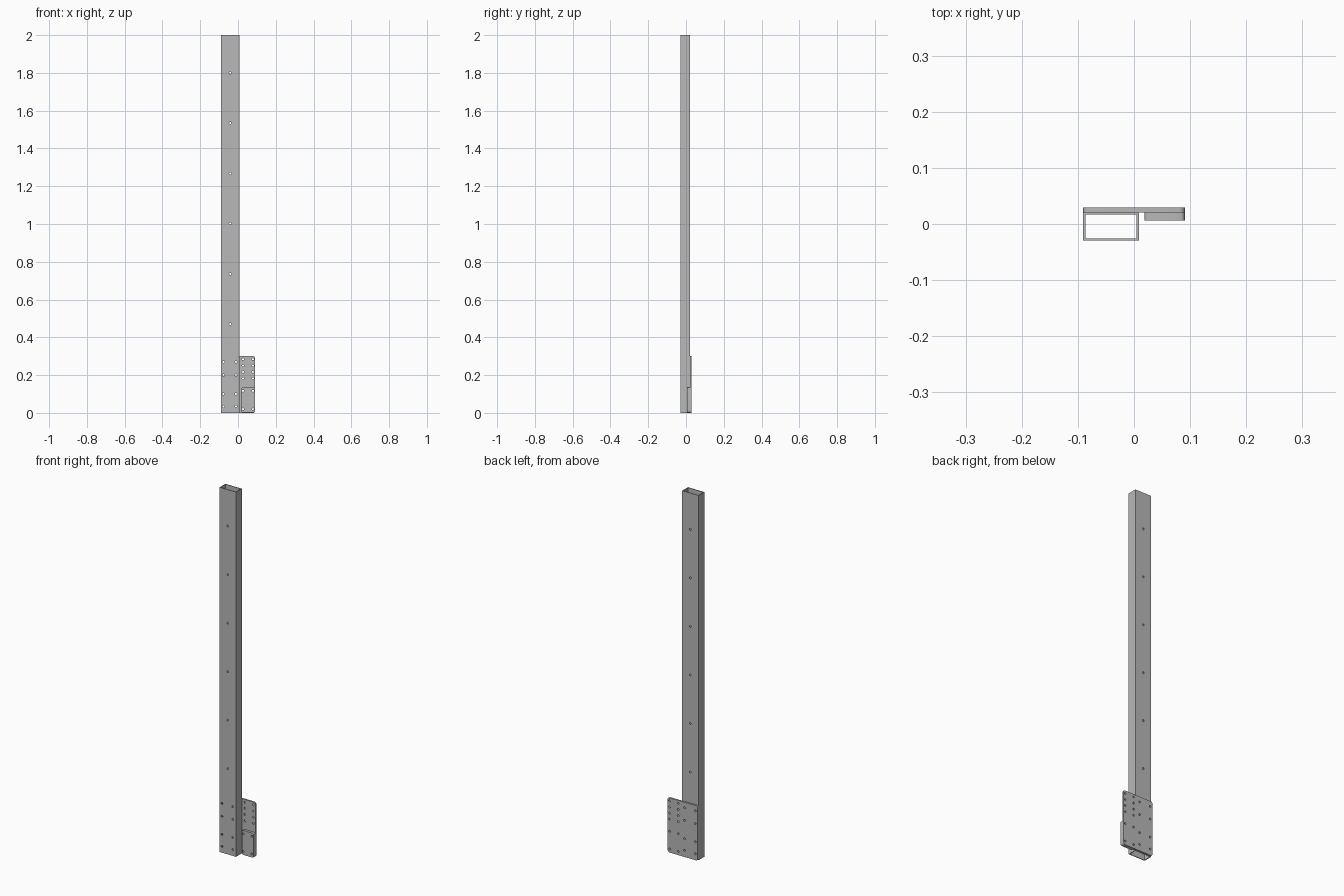
import bpy, bmesh, math
from mathutils import Matrix, Vector

cube = bpy.data.objects.get("Cube")
if cube:
    bpy.data.objects.remove(cube, do_unlink=True)

steel = bpy.data.materials.new("grey_steel")
steel.use_nodes = True
grey = (0.48, 0.48, 0.48, 1)
steel.diffuse_color = grey
steel.node_tree.nodes["Principled BSDF"].inputs["Base Color"].default_value = grey


def add_object(name, bm):
    bmesh.ops.recalc_face_normals(bm, faces=bm.faces)
    mesh = bpy.data.meshes.new(name)
    bm.to_mesh(mesh)
    bm.free()
    mesh.materials.append(steel)
    obj = bpy.data.objects.new(name, mesh)
    bpy.context.collection.objects.link(obj)
    return obj


def rounded_plate(name, x0, x1, y0, y1, z0, z1, radius):
    """Upright plate with four rounded corners, extruded along y."""
    bm = bmesh.new()
    corners = [(x1, z1, -1, -1), (x0, z1, 1, -1), (x0, z0, 1, 1), (x1, z0, -1, 1)]
    verts = []
    for i, (x, z, sx, sz) in enumerate(corners):
        for k in range(7):
            a = math.pi / 2 * (i + k / 6)
            verts.append(bm.verts.new((x + radius * (sx + math.cos(a)), y0,
                                       z + radius * (sz + math.sin(a)))))
    face = bm.faces.new(verts)
    ext = bmesh.ops.extrude_face_region(bm, geom=[face])["geom"]
    moved = [v for v in ext if isinstance(v, bmesh.types.BMVert)]
    bmesh.ops.translate(bm, verts=moved, vec=(0, y1 - y0, 0))
    return add_object(name, bm)


def box_tube(name, x0, x1, y0, y1, height, wall):
    """Open rectangular tube standing on the ground."""
    bm = bmesh.new()

    def ring(inset, z):
        a, b, c, d = x0 + inset, x1 - inset, y0 + inset, y1 - inset
        return [bm.verts.new((x, y, z)) for x, y in ((a, c), (b, c), (b, d), (a, d))]

    loops = [ring(0, 0), ring(0, height), ring(wall, height), ring(wall, 0)]
    for i in range(4):
        r, s = loops[i], loops[(i + 1) % 4]
        for j in range(4):
            k = (j + 1) % 4
            bm.faces.new((r[j], r[k], s[k], s[j]))
    return add_object(name, bm)


def drill(obj, holes, radius):
    """Cut round holes along y at the given (x, z) places."""
    bm = bmesh.new()
    for x, z in holes:
        place = Matrix.Translation(Vector((x, 0, z))) @ Matrix.Rotation(math.pi / 2, 4, 'X')
        bmesh.ops.create_cone(bm, cap_ends=True, segments=16, radius1=radius,
                              radius2=radius, depth=0.2, matrix=place)
    cutter = add_object("hole_cutter", bm)
    cutter.hide_render = True
    mod = obj.modifiers.new("holes", 'BOOLEAN')
    mod.operation = 'DIFFERENCE'
    mod.solver = 'EXACT'
    mod.object = cutter
    bpy.ops.object.select_all(action='DESELECT')
    bpy.context.view_layer.objects.active = obj
    obj.select_set(True)
    bpy.ops.object.modifier_apply(modifier=mod.name)
    bpy.data.objects.remove(cutter, do_unlink=True)
    bpy.ops.object.shade_smooth_by_angle(angle=math.radians(30))


# Hole patterns
post_holes = [(-0.041, 0.47 + 0.266 * i) for i in range(6)]
joint_holes = [(x, z) for x in (-0.077, -0.011) for z in (0.035, 0.1, 0.2, 0.27)]
side_holes = [(x, z) for x in (0.027, 0.079) for z in (0.183, 0.217, 0.25, 0.284)]
block_holes = [(x, z) for x in (0.027, 0.079) for z in (0.02, 0.117)]

# Tall hollow post
post = box_tube("post", -0.0905, 0.0085, -0.0295, 0.0205, 2.0, 0.004)
drill(post, post_holes + joint_holes, 0.0055)

# Mounting plate behind the foot of the post
plate = rounded_plate("mounting_plate", -0.0905, 0.0905, 0.0206, 0.0295, 0.0, 0.3, 0.01)
drill(plate, joint_holes + side_holes + block_holes, 0.0055)

# Small spacer block on the free side of the plate
block = rounded_plate("spacer_block", 0.0185, 0.0905, 0.0065, 0.0205, 0.002, 0.136, 0.008)
drill(block, block_holes, 0.0055)
